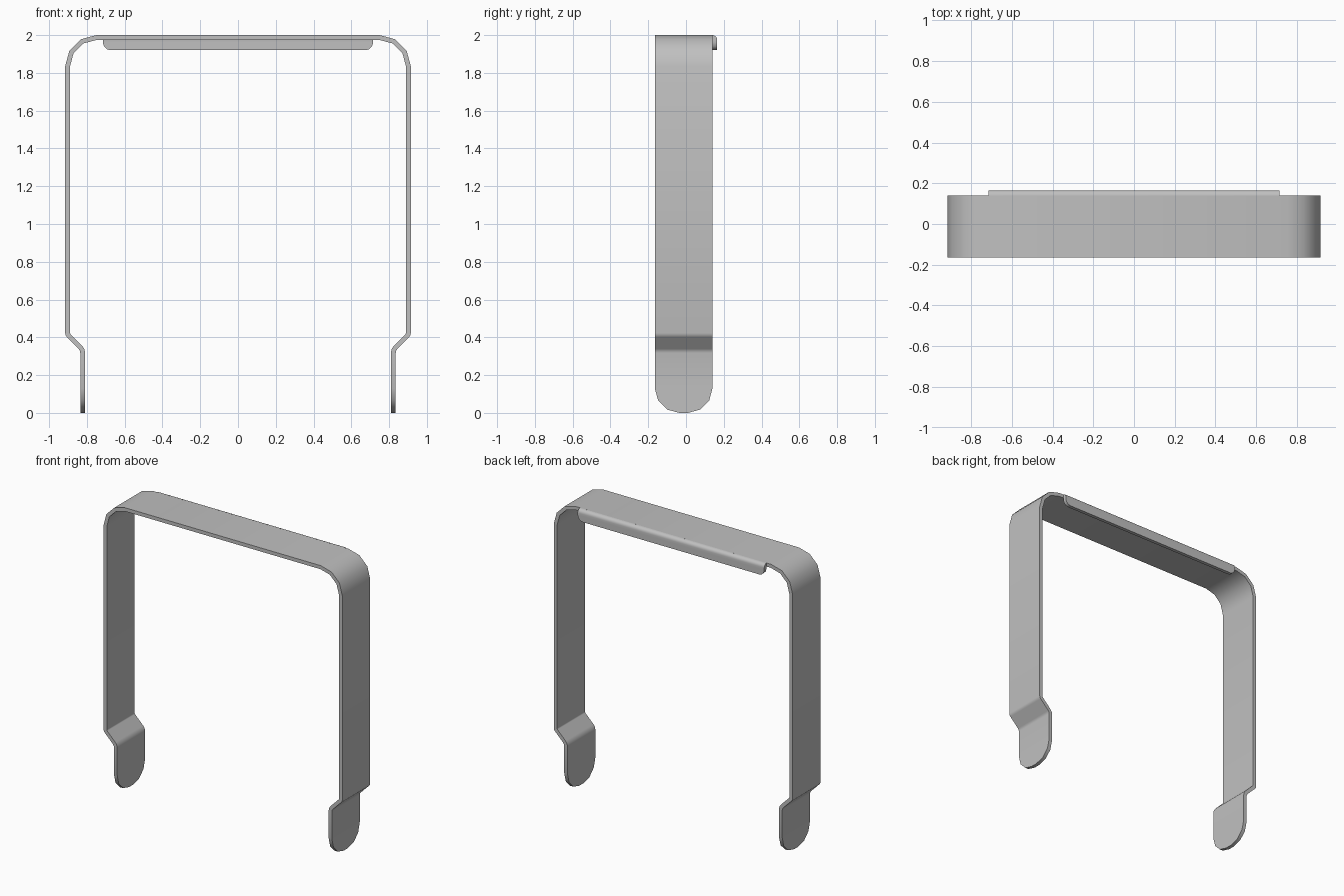
import bpy, math
from mathutils import Vector

cube = bpy.data.objects.get("Cube")
if cube:
    bpy.data.objects.remove(cube, do_unlink=True)

steel = bpy.data.materials.new("brushed_grey_steel")
steel.use_nodes = True
GREY = (0.527, 0.527, 0.527, 1.0)
steel.diffuse_color = GREY
steel.node_tree.nodes["Principled BSDF"].inputs["Base Color"].default_value = GREY

OUT, FOOT, TOP = 0.915, 0.835, 2.0       # outer half widths and height
BACK, HALF = 0.14, 0.1525                # back edge of the strap, half its depth
MID = BACK - HALF


def fillet(before, corner, after, radius, steps):
    """Points of a rounded corner between two straight runs."""
    a, c, b = Vector(before), Vector(corner), Vector(after)
    u, v = (a - c).normalized(), (b - c).normalized()
    half = u.angle(v) / 2
    centre = c + (u + v).normalized() * radius / math.sin(half)
    start = c + u * radius / math.tan(half) - centre
    end = c + v * radius / math.tan(half) - centre
    sweep = math.pi - 2 * half
    pts = []
    for i in range(steps + 1):
        t = i / steps
        p = (start * math.sin((1 - t) * sweep) + end * math.sin(t * sweep)) / math.sin(sweep)
        pts.append(tuple(centre + p))
    return pts


def round_end(radius, half_width, steps=3):
    """(height, half width) pairs climbing a rounded sheet end."""
    angles = [math.pi / 2 * i / steps for i in range(steps + 1)]
    return [(radius * (1 - math.cos(a)), half_width - radius * (1 - math.sin(a)))
            for a in angles]


def sheet(name, rows, thickness):
    """Bent sheet metal through pairs of edge points, thickened inwards."""
    verts = [p for row in rows for p in row]
    faces = [(2 * i, 2 * i + 2, 2 * i + 3, 2 * i + 1) for i in range(len(rows) - 1)]
    mesh = bpy.data.meshes.new(name)
    mesh.from_pydata(verts, [], faces)
    mesh.materials.append(steel)
    obj = bpy.data.objects.new(name, mesh)
    bpy.context.collection.objects.link(obj)
    bpy.ops.object.select_all(action="DESELECT")
    bpy.context.view_layer.objects.active = obj
    obj.select_set(True)
    mod = obj.modifiers.new("thickness", "SOLIDIFY")
    mod.thickness, mod.offset, mod.use_even_offset = thickness, -1, True
    bpy.ops.object.modifier_apply(modifier=mod.name)
    bpy.ops.object.shade_smooth_by_angle(angle=math.radians(35))
    return obj


# Strap: rounded tip, stepped-in foot, leg and rounded shoulder, then mirrored
foot, knee, hip, shoulder, crown = (FOOT, 0), (FOOT, 0.33), (OUT, 0.41), (OUT, TOP), (0, TOP)
half_path = [(FOOT, z, w) for z, w in round_end(0.13, HALF)]
for run, radius, steps in (((foot, knee, hip), 0.03, 2),
                           ((knee, hip, shoulder), 0.03, 2),
                           ((hip, shoulder, crown), 0.165, 3)):
    half_path += [(x, z, HALF) for x, z in fillet(*run, radius, steps)]
path = [(-x, z, w) for x, z, w in half_path] + half_path[::-1]
sheet("strap", [((x, MID - w, z), (x, MID + w, z)) for x, z, w in path], 0.025)

# Lip: folded over the back edge of the strap, with rounded lower corners
LIP_BOTTOM, LIP_HALF, BEND = 1.92, 0.715, 0.025
lip = [(y, z, LIP_HALF) for y, z in
       fillet((BACK, TOP), (BACK + BEND, TOP), (BACK + BEND, LIP_BOTTOM), BEND - 0.0001, 5)]
lip += [(BACK + BEND, LIP_BOTTOM + h, w) for h, w in round_end(0.04, LIP_HALF)[::-1]]
sheet("back_lip", [((w, y, z), (-w, y, z)) for y, z, w in lip], 0.024)
